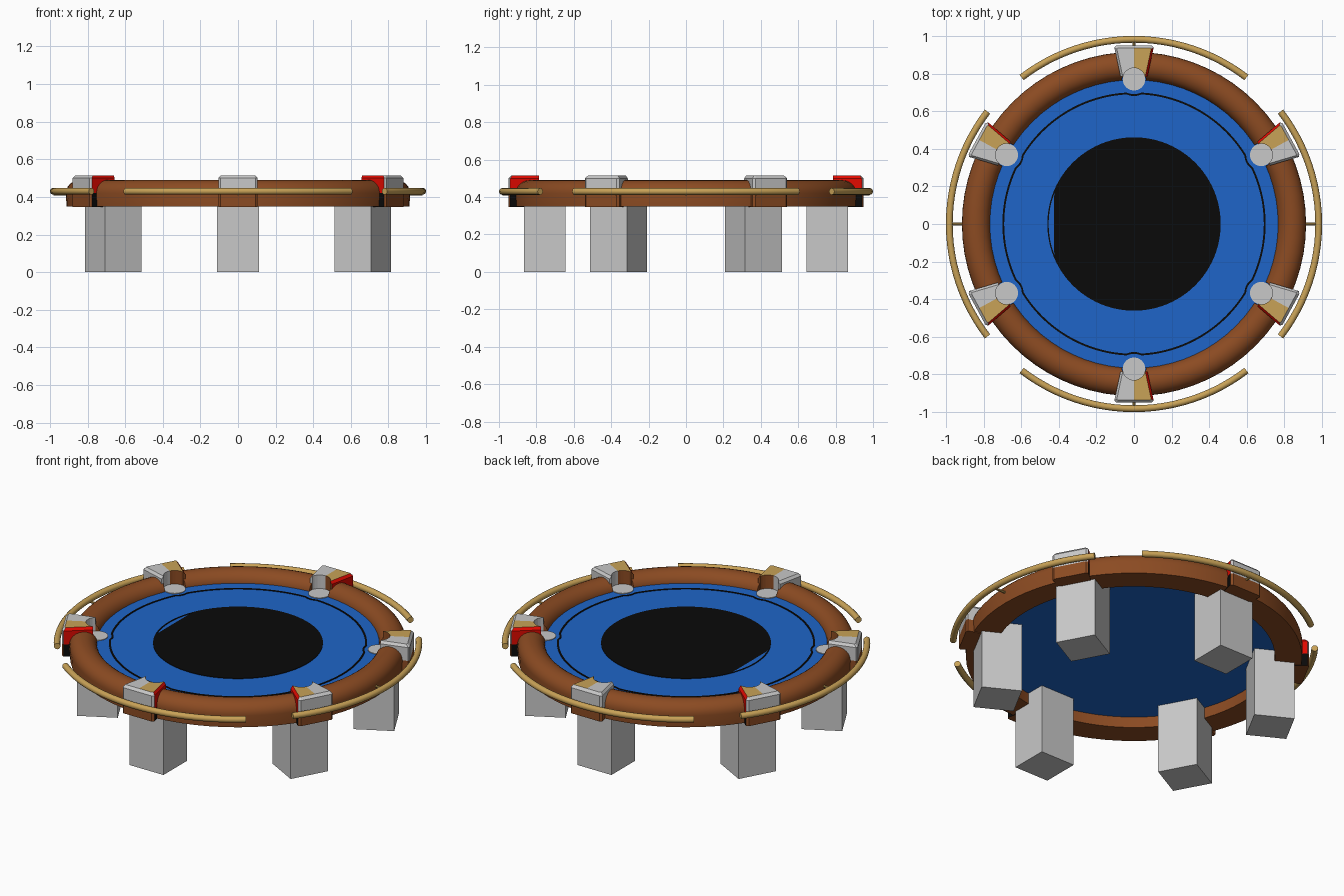
import bpy, bmesh, math
from mathutils import Matrix, Vector

if "Cube" in bpy.data.objects:
    bpy.data.objects.remove(bpy.data.objects["Cube"])

def mat(name, c):
    m = bpy.data.materials.new(name)
    m.diffuse_color = (*c, 1)
    m.use_nodes = True
    m.node_tree.nodes["Principled BSDF"].inputs["Base Color"].default_value = m.diffuse_color
    return m

BROWN = mat("brown", (0.26, 0.07, 0.016))
BLUE = mat("blue", (0.013, 0.13, 0.58))
BLACK = mat("black", (0.003, 0.003, 0.003))
GREY = mat("light_grey", (0.58, 0.58, 0.58))
GOLD = mat("gold", (0.58, 0.36, 0.095))
RED = mat("red", (0.75, 0.003, 0.0))

BED = 0.43                                   # playing surface height
R_POCKET = 0.77
ANGLES = [math.radians(a) for a in (28.5, 90, 151.5, 208.5, 270, 331.5)]
GOLD_SIDE = (1, -1, -1, 1, 1, -1)            # which half of each cap is gold

def polar(r, a, z=0.0):
    return Vector((r * math.cos(a), r * math.sin(a), z))

def finish(bm, name, mats, smooth=False):
    bmesh.ops.recalc_face_normals(bm, faces=bm.faces)
    me = bpy.data.meshes.new(name)
    bm.to_mesh(me)
    bm.free()
    ob = bpy.data.objects.new(name, me)
    bpy.context.collection.objects.link(ob)
    for m in mats:
        me.materials.append(m)
    bpy.ops.object.select_all(action='DESELECT')
    ob.select_set(True)
    bpy.context.view_layer.objects.active = ob
    if smooth:
        bpy.ops.object.shade_smooth_by_angle(angle=math.radians(40))
    return ob

def sweep(bm, sections, closed):
    """Skin a list of closed cross-sections."""
    rings = [[bm.verts.new(p) for p in s] for s in sections]
    n, k = len(rings), len(rings[0])
    for i in range(n if closed else n - 1):
        a, b = rings[i], rings[(i + 1) % n]
        for j in range(k):
            bm.faces.new((a[j], a[(j + 1) % k], b[(j + 1) % k], b[j]))
    if not closed:
        bm.faces.new(rings[0])
        bm.faces.new(rings[-1])

def cylinder(bm, r, depth, centre, segs=32):
    bmesh.ops.create_cone(bm, cap_ends=True, segments=segs, radius1=r, radius2=r,
                          depth=depth, matrix=Matrix.Translation(centre))

# padded ring: flat underneath, rounded on top
profile = [(0.765, 0.35), (0.912, 0.35)]
for i in range(13):
    t = math.pi * i / 12
    profile.append((0.84 + 0.075 * math.cos(t), 0.42 + 0.07 * math.sin(t)))
bm = bmesh.new()
sweep(bm, [[polar(r, math.tau * i / 72, z) for r, z in profile] for i in range(72)], True)
ring = finish(bm, "rim", [BROWN])

# pocket holes cut into the ring
bm = bmesh.new()
for a in ANGLES:
    cylinder(bm, 0.063, 0.2, polar(R_POCKET, a, BED + 0.095))
cutter = finish(bm, "pocket_cutter", [BROWN])
cutter.hide_render = True
mod = ring.modifiers.new("pockets", 'BOOLEAN')
mod.operation = 'DIFFERENCE'
mod.solver = 'EXACT'
mod.object = cutter
bpy.context.view_layer.objects.active = ring
bpy.ops.object.modifier_apply(modifier="pockets")
bpy.data.objects.remove(cutter)
ring.select_set(True)
bpy.context.view_layer.objects.active = ring
bpy.ops.object.shade_smooth_by_angle(angle=math.radians(40))

# blue bed
bm = bmesh.new()
cylinder(bm, 0.785, 0.015, (0, 0, BED - 0.0075), 72)
finish(bm, "bed", [BLUE])

# black centre spot, cut straight on its left side, with a thin outline
bm = bmesh.new()
pts = [polar(0.455, math.tau * i / 96, BED + 0.003) for i in range(96)]
bm.faces.new([bm.verts.new((max(p.x, -0.425), p.y, p.z)) for p in pts])
bmesh.ops.remove_doubles(bm, verts=bm.verts, dist=1e-5)
finish(bm, "centre_spot", [BLACK])

def line(name, radius, width, n):
    bm = bmesh.new()
    secs = []
    for i in range(n):
        a = math.tau * i / n
        r = radius(a)
        secs.append([polar(r + d, a, BED + h) for d, h in
                     ((0, -0.002), (0, 0.003), (-width, 0.003), (-width, -0.002))])
    sweep(bm, secs, True)
    finish(bm, name, [BLACK])

def line_radius(a):
    """Circle that bulges inward around each pocket."""
    r = 0.70
    for p in ANGLES:
        d = math.cos(a - p)
        disc = 0.08 ** 2 - R_POCKET ** 2 * (1 - d * d)
        if d > 0 and disc > 0:
            r = min(r, R_POCKET * d - math.sqrt(disc))
    return r

line("centre_outline", lambda a: 0.461, 0.007, 96)
line("border_line", line_radius, 0.010, 540)

# pocket floors
bm = bmesh.new()
for a in ANGLES:
    cylinder(bm, 0.06, 0.008, polar(R_POCKET, a, BED))
finish(bm, "pocket_floors", [GREY])

# caps: wedge with a round notch, one half gold with a red side
CAP_MATS = [GREY, GOLD, RED, BROWN, BLACK]
arc = [(R_POCKET + 0.06 * math.cos(math.radians(t)), 0.06 * math.sin(math.radians(t)))
       for t in (75, 60, 45, 30, 15, 0)]
outline = [(0.95, 0), (0.95, 0.093), (0.94, 0.105), (0.785, 0.072)] + arc
inset = [(0.936, 0), (0.936, 0.085), (0.93, 0.091), (0.785, 0.06)] + arc
levels = [(outline, 0.347), (outline, 0.42), (outline, 0.50), (inset, 0.515)]
for k, (ang, gold) in enumerate(zip(ANGLES, GOLD_SIDE)):
    bm = bmesh.new()
    rot = Matrix.Rotation(ang, 3, 'Z')
    for s in (1, -1):
        is_gold = s == gold
        rows = [[bm.verts.new(rot @ Vector((x, y * s, z))) for x, y in o] for o, z in levels]
        for lv in range(3):
            for j in range(len(outline) - 1):
                f = bm.faces.new((rows[lv][j], rows[lv][j + 1],
                                  rows[lv + 1][j + 1], rows[lv + 1][j]))
                if j == 2 and is_gold:           # flank
                    f.material_index = 4 if lv == 0 else 2
                elif j > 2:                      # notch wall
                    f.material_index = 3 if is_gold else 0
                else:                            # outer face
                    f.material_index = 3 if lv == 0 else 0
        bm.faces.new(rows[-1]).material_index = 1 if is_gold else 0
        bm.faces.new(rows[0]).material_index = 3
    bmesh.ops.remove_doubles(bm, verts=bm.verts, dist=1e-5)
    finish(bm, f"pocket_cap_{k + 1}", CAP_MATS)

# square legs
for k, ang in enumerate(ANGLES):
    bm = bmesh.new()
    m = (Matrix.Rotation(ang, 4, 'Z') @ Matrix.Translation((0.755, 0, 0.21))
         @ Matrix.Diagonal((0.222, 0.225, 0.42, 1)))
    bmesh.ops.create_cube(bm, size=1, matrix=m)
    finish(bm, f"leg_{k + 1}", [GREY])

# four curved gold rails, each on a thin strut
for k in range(4):
    mid = k * math.pi / 2
    bm = bmesh.new()
    secs = []
    for i in range(25):
        a = mid + math.radians(-37.5 + 75 * i / 24)
        secs.append([polar(0.982 + 0.018 * math.cos(t), a, 0.43 + 0.018 * math.sin(t))
                     for t in (math.tau * j / 12 for j in range(12))])
    sweep(bm, secs, False)
    finish(bm, f"rail_{k + 1}", [GOLD], True)
    bm = bmesh.new()
    m = (Matrix.Rotation(mid, 4, 'Z') @ Matrix.Translation((0.94, 0, 0.415))
         @ Matrix.Rotation(math.pi / 2, 4, 'Y'))
    bmesh.ops.create_cone(bm, cap_ends=True, segments=8, radius1=0.007, radius2=0.007,
                          depth=0.08, matrix=m)
    finish(bm, f"rail_strut_{k + 1}", [GOLD])
